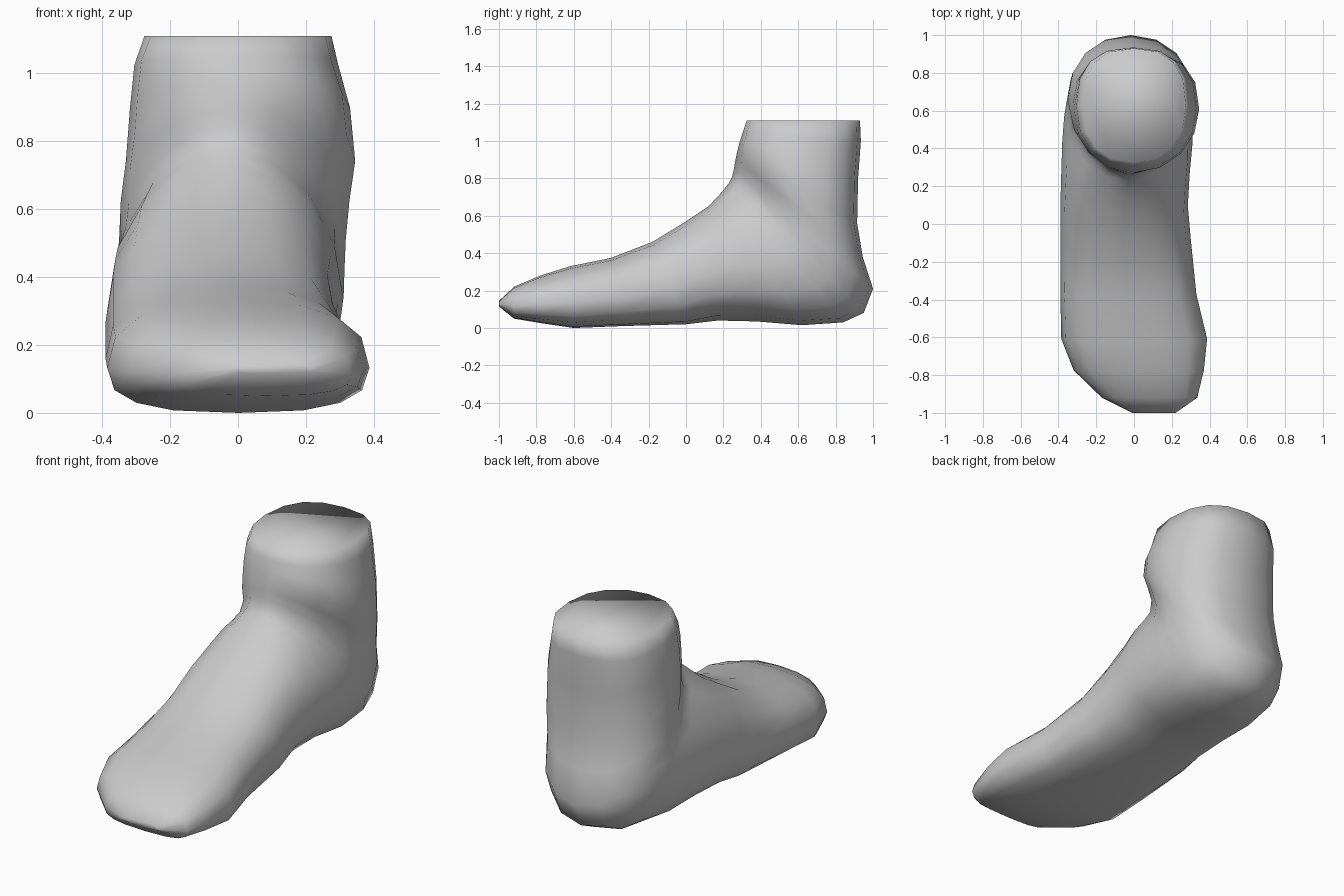
import bpy, bmesh, math

if "Cube" in bpy.data.objects:
    bpy.data.objects.remove(bpy.data.objects["Cube"])

SIDES = 16

# Cross-sections fanned from toes, under the sole, round the heel, up to the ankle:
# sole/heel point (y, z), instep/shin point (y, z), left x, right x
RINGS = [
    (-1.00, .115, -1.00, .145, -.01, .22),
    (-.92, .05, -.92, .22, -.17, .335),
    (-.77, .025, -.78, .28, -.32, .37),
    (-.60, .00, -.62, .33, -.385, .387),
    (-.35, .01, -.40, .375, -.39, .33),
    (.00, .02, -.18, .46, -.39, .30),
    (.17, .04, .00, .57, -.39, .285),
    (.38, .035, .12, .65, -.385, .295),
    (.62, .015, .19, .725, -.38, .31),
    (.84, .03, .23, .775, -.37, .312),
    (.95, .08, .247, .81, -.36, .313),
    (1.00, .21, .257, .855, -.35, .317),
    (.945, .38, .265, .90, -.345, .328),
    (.915, .56, .273, .94, -.33, .345),
    (.92, .80, .288, 1.00, -.318, .33),
    (.935, 1.00, .305, 1.05, -.305, .295),
    (.93, 1.11, .325, 1.11, -.275, .275),
]


def power(v, n):
    return math.copysign(abs(v) ** (2 / n), v)


def bump(i, centre, spread):
    return math.exp(-((i - centre) / spread) ** 2)


def ring_points(i, ring):
    """Rounded section: squarer at the sole, slimmer over the instep and heel."""
    by, bz, ty, tz, xl, xr = ring
    t = i / (len(RINGS) - 1)
    widest = .38 + .12 * t
    low = 2.8 - .3 * t - .5 * bump(i, 10.5, 1.8)
    high = 2.5 - .2 * t - .65 * bump(i, 10.5, 3)
    arch = .035 * bump(i, 6.7, 1.3)
    for k in range(SIDES):
        a = 2 * math.pi * k / SIDES
        c, s = math.cos(a), math.sin(a)
        n = low if s < 0 else high
        c, s = power(c, n), power(s, n)
        f = widest + s * (widest if s < 0 else 1 - widest)
        x = (xl + xr) / 2 + c * (xr - xl) / 2
        lift = arch * max(c, 0) * (1 - f)
        yield x, by + (ty - by) * f, bz + (tz - bz) * f + lift


# Foot skin: loft through the sections, closed at toe tip and ankle cut
bm = bmesh.new()
loops = [[bm.verts.new(p) for p in ring_points(i, r)] for i, r in enumerate(RINGS)]
for a, b in zip(loops, loops[1:]):
    for k in range(SIDES):
        j = (k + 1) % SIDES
        bm.faces.new((a[k], a[j], b[j], b[k]))
bm.faces.new(loops[0])
bm.faces.new(loops[-1])
bmesh.ops.recalc_face_normals(bm, faces=bm.faces[:])
for face in bm.faces:
    face.smooth = True
mesh = bpy.data.meshes.new("foot")
bm.to_mesh(mesh)
bm.free()
foot = bpy.data.objects.new("foot", mesh)
bpy.context.collection.objects.link(foot)
